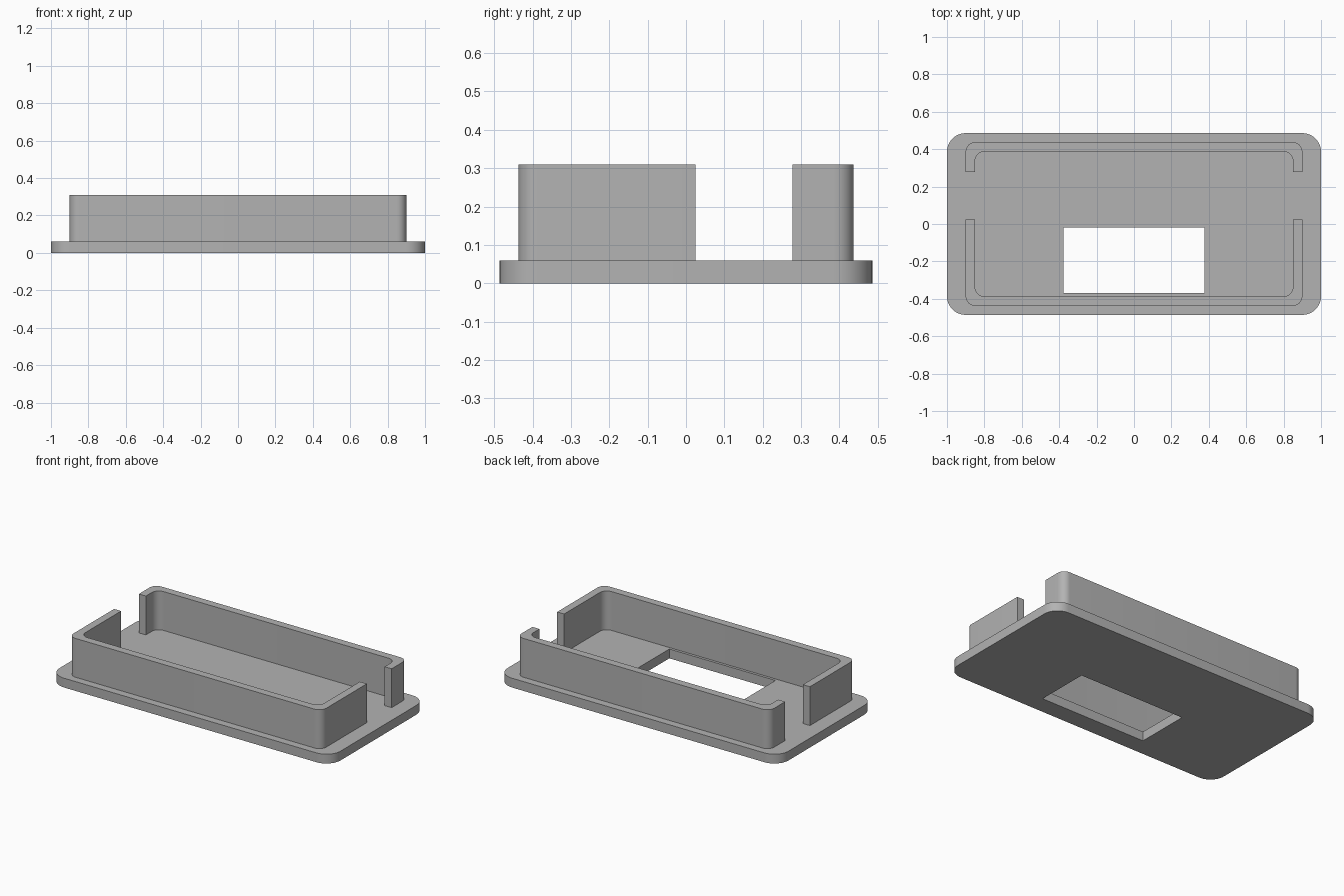
import bpy
import bmesh
from math import sin, cos, pi, radians

if "Cube" in bpy.data.objects:
    bpy.data.objects.remove(bpy.data.objects["Cube"])

PLATE_TOP, WALL_TOP = 0.06, 0.31
STEPS = 10

grey = bpy.data.materials.new("plain grey")
grey.use_nodes = True
colour = (0.45, 0.45, 0.45, 1)
grey.diffuse_color = colour
grey.node_tree.nodes["Principled BSDF"].inputs["Base Color"].default_value = colour


def corner(cx, cy, r, start):
    """Quarter circle, counter-clockwise from the start angle."""
    return [(cx + r * cos(start + pi / 2 * i / STEPS),
             cy + r * sin(start + pi / 2 * i / STEPS)) for i in range(STEPS + 1)]


def prism(name, outline, z0, z1):
    """Extrude a flat outline from z0 to z1."""
    bm = bmesh.new()
    face = bm.faces.new([bm.verts.new((x, y, z0)) for x, y in outline])
    top = bmesh.ops.extrude_face_region(bm, geom=[face], use_keep_orig=True)["geom"]
    bmesh.ops.translate(bm, vec=(0, 0, z1 - z0),
                        verts=[v for v in top if isinstance(v, bmesh.types.BMVert)])
    bmesh.ops.recalc_face_normals(bm, faces=bm.faces)
    mesh = bpy.data.meshes.new(name)
    bm.to_mesh(mesh)
    bm.free()
    mesh.materials.append(grey)
    obj = bpy.data.objects.new(name, mesh)
    bpy.context.collection.objects.link(obj)
    return obj


def smooth(obj):
    bpy.ops.object.select_all(action="DESELECT")
    obj.select_set(True)
    bpy.context.view_layer.objects.active = obj
    bpy.ops.object.shade_smooth_by_angle(angle=radians(30))


def u_wall(name, side, end_y):
    """U-shaped wall: two rounded corners with arms reaching to end_y."""
    def edge(hx, hy, r):
        right = corner(hx - r, hy - r, r, 0)
        left = corner(r - hx, hy - r, r, pi / 2)
        return [(hx, end_y)] + right + left + [(-hx, end_y)]
    outline = edge(0.9, 0.437, 0.05) + edge(0.85, 0.387, 0.05)[::-1]
    smooth(prism(name, [(x, y * side) for x, y in outline], PLATE_TOP, WALL_TOP))


# Base plate with rounded corners
hx, hy, r = 1.0, 0.486, 0.1
outline = []
for i, (sx, sy) in enumerate([(1, 1), (-1, 1), (-1, -1), (1, -1)]):
    outline += corner(sx * (hx - r), sy * (hy - r), r, i * pi / 2)
plate = prism("base_plate", outline, 0, PLATE_TOP)

# Rectangular window through the plate
cutter = prism("window_cutter", [(-0.378, -0.37), (0.378, -0.37),
                                 (0.378, -0.02), (-0.378, -0.02)], -0.1, 0.2)
cut = plate.modifiers.new("window", "BOOLEAN")
cut.operation = "DIFFERENCE"
cut.solver = "EXACT"
cut.object = cutter
bpy.context.view_layer.objects.active = plate
bpy.ops.object.modifier_apply(modifier=cut.name)
bpy.data.objects.remove(cutter)
smooth(plate)

# Raised walls, leaving a slot on each side
u_wall("front_wall", -1, -0.025)
u_wall("back_wall", 1, 0.277)
